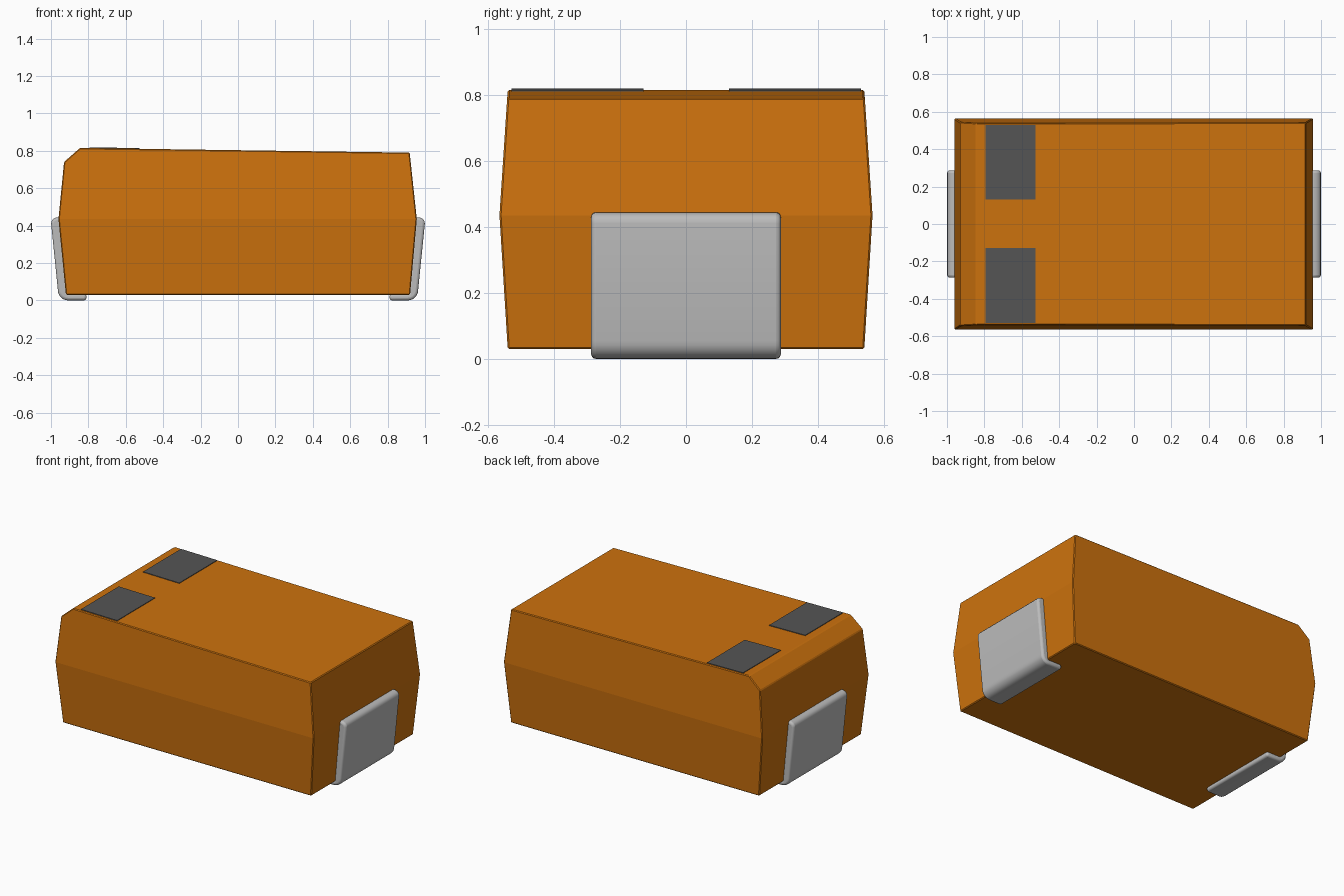
import bpy, bmesh, math

if "Cube" in bpy.data.objects:
    bpy.data.objects.remove(bpy.data.objects["Cube"])


def material(name, rgb):
    m = bpy.data.materials.new(name)
    m.use_nodes = True
    m.diffuse_color = (*rgb, 1)
    m.node_tree.nodes["Principled BSDF"].inputs["Base Color"].default_value = (*rgb, 1)
    return m


orange = material("orange resin", (0.61, 0.168, 0.004))
silver = material("silver metal", (0.50, 0.50, 0.50))
grey = material("dark grey marking", (0.09, 0.09, 0.09))


def make(name, bm, mat, bevel=0, segments=1, angle=30):
    bmesh.ops.recalc_face_normals(bm, faces=bm.faces)
    me = bpy.data.meshes.new(name)
    bm.to_mesh(me)
    bm.free()
    me.materials.append(mat)
    ob = bpy.data.objects.new(name, me)
    bpy.context.collection.objects.link(ob)
    if bevel:
        mod = ob.modifiers.new("rounded edges", "BEVEL")
        mod.width, mod.segments = bevel, segments
        mod.limit_method = "ANGLE"
        mod.angle_limit = math.radians(angle)
    return ob


def extrude_profile(points, half_width):
    """Closed x-z profile, extended along y; half_width is a function of z."""
    bm = bmesh.new()
    sides = [[bm.verts.new((x, s * half_width(z), z)) for x, z in points] for s in (-1, 1)]
    n = len(points)
    for i in range(n):
        j = (i + 1) % n
        bm.faces.new((sides[0][i], sides[0][j], sides[1][j], sides[1][i]))
    return bm, sides


# Moulded body: widest at the parting line, chamfered at the polarity end
MID = 0.435
body_profile = [(-0.92, 0.03), (-0.96, MID), (-0.93, 0.74), (-0.845, 0.815),
                (0.918, 0.79), (0.956, MID), (0.92, 0.03)]
bm, sides = extrude_profile(
    body_profile, lambda z: 0.565 - 0.025 * abs(z - MID) / (MID - 0.03 if z < MID else 0.38))
for v in sides:
    bm.faces.new((v[0], v[1], v[5], v[6]))
    bm.faces.new(v[1:6])
make("body", bm, orange, bevel=0.005, angle=25)


# Polarity marks: thin plates lying on the sloping top
def top_z(x):
    return 0.815 - (x + 0.845) * 0.025 / 1.763


for label, y0, y1 in (("front", -0.528, -0.128), ("back", 0.13, 0.53)):
    bm = bmesh.new()
    bmesh.ops.create_cube(bm, size=1)
    for v in bm.verts:
        x = -0.66 + v.co.x * 0.268
        y = (y0 + y1) / 2 + v.co.y * (y1 - y0)
        v.co = (x, y, top_z(x) + 0.001 + v.co.z * 0.006)
    make(f"polarity_mark_{label}", bm, grey)

# Folded metal terminals: a strip down each end, bent under the body
bend = [(0.908 + 0.055 * math.sin(a), 0.055 - 0.055 * math.cos(a))
        for a in (math.radians(d) for d in range(0, 91, 15))]
terminal_profile = ([(0.81, 0.0)] + bend + [(0.999, 0.41), (0.997, 0.424), (0.988, 0.436),
                    (0.972, 0.443), (0.945, 0.445), (0.91, 0.034), (0.81, 0.034)])
for label, s in (("left", 1), ("right", -1)):
    bm, sides = extrude_profile([(s * x, z) for x, z in terminal_profile], lambda z: 0.287)
    for v in sides:
        bm.faces.new(v)
    ob = make(f"terminal_{label}", bm, silver, bevel=0.014, segments=3, angle=40)
    bpy.ops.object.select_all(action="DESELECT")
    bpy.context.view_layer.objects.active = ob
    ob.select_set(True)
    bpy.ops.object.shade_smooth_by_angle(angle=math.radians(40))
